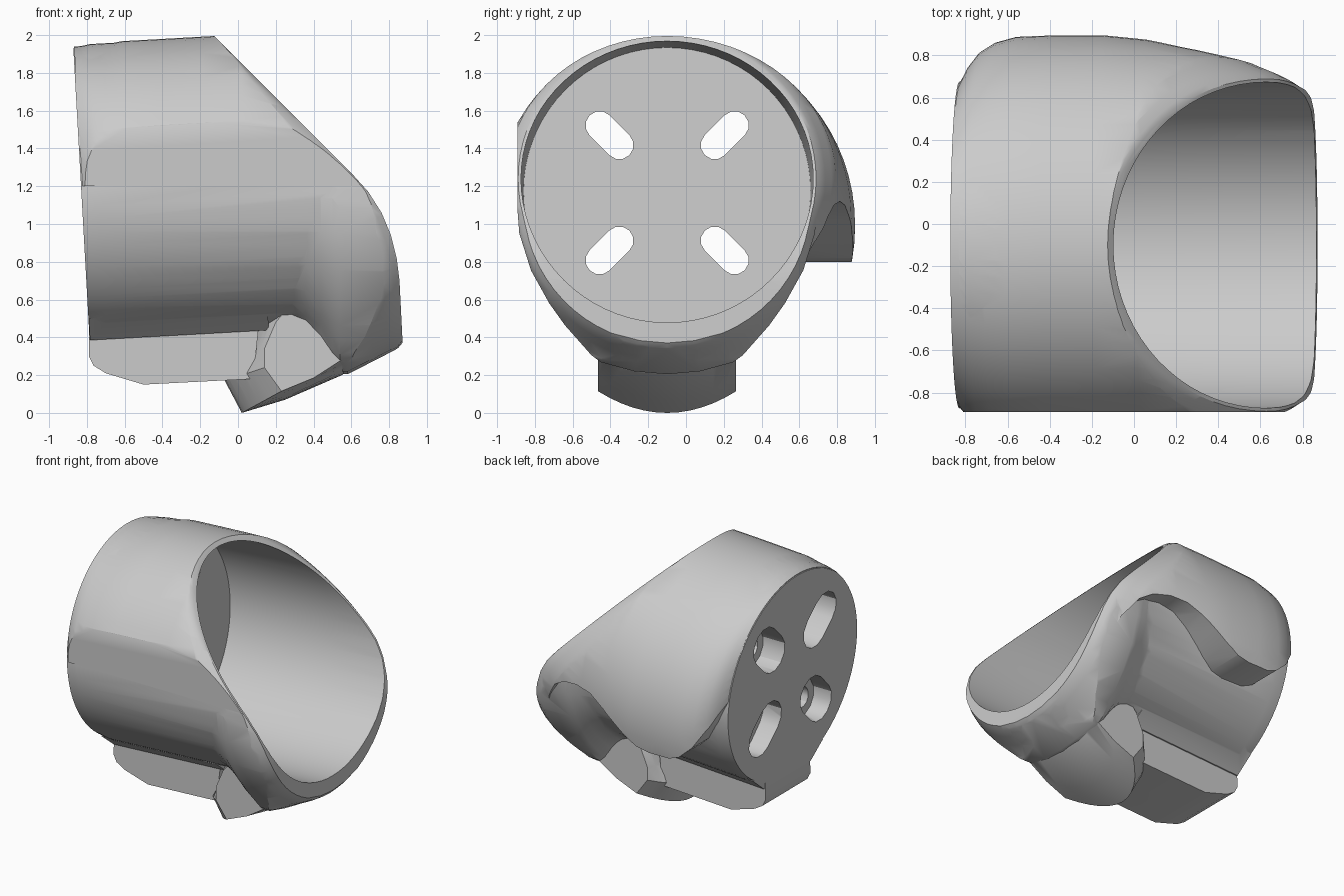
import bpy, bmesh, math

cube = bpy.data.objects.get("Cube")
if cube:
    bpy.data.objects.remove(cube, do_unlink=True)

grey = bpy.data.materials.new("plain grey")
grey.use_nodes = True
grey.diffuse_color = (0.6, 0.6, 0.6, 1)
grey.node_tree.nodes["Principled BSDF"].inputs["Base Color"].default_value = (0.6, 0.6, 0.6, 1)

CY, CZ = -0.1, 1.205            # tube axis
TILT = math.radians(3.2)
R_OUT = 0.79


def tilt(x, y, dz):
    """Tube frame to world: the axis climbs slightly towards +x."""
    c, s = math.cos(TILT), math.sin(TILT)
    return (c * x - s * dz, CY + y, CZ + s * x + c * dz)


def loft(name, rings):
    """Closed solid through rings with equal point counts."""
    bm = bmesh.new()
    loops = [[bm.verts.new(p) for p in ring] for ring in rings]
    n = len(loops[0])
    for a, b in zip(loops, loops[1:]):
        for i in range(n):
            j = (i + 1) % n
            bm.faces.new((a[i], a[j], b[j], b[i]))
    bm.faces.new(loops[0])
    bm.faces.new(loops[-1])
    bmesh.ops.recalc_face_normals(bm, faces=bm.faces)
    mesh = bpy.data.meshes.new(name)
    bm.to_mesh(mesh)
    bm.free()
    mesh.materials.append(grey)
    obj = bpy.data.objects.new(name, mesh)
    bpy.context.collection.objects.link(obj)
    return obj


def prism(name, outline, y0, y1):
    return loft(name, [[(x, y, z) for x, z in outline] for y in (y0, y1)])


ANGLES = [2 * math.pi * i / 72 for i in range(72)]


def circle_ring(x, r):
    return [tilt(x, r * math.sin(a), r * math.cos(a)) for a in ANGLES]


def combine(target, tool, operation):
    mod = target.modifiers.new("boolean", 'BOOLEAN')
    mod.operation = operation
    mod.solver = 'EXACT'
    mod.object = tool
    tool.hide_render = True
    bpy.ops.object.select_all(action='DESELECT')
    bpy.context.view_layer.objects.active = target
    target.select_set(True)
    bpy.ops.object.modifier_apply(modifier=mod.name)
    bpy.data.objects.remove(tool, do_unlink=True)


# Main tube
cup = loft("cup_holder", [circle_ring(-0.83, 0.775), circle_ring(-0.74, R_OUT),
                          circle_ring(1.0, R_OUT)])


# Swollen upper shell, tangent to the tube along its top and fuller at the back
def shell_ring(x, r):
    top = 0.796 if x > -0.6 else 0.782
    pts = []
    for a in ANGLES:
        rr = r if math.sin(a) >= 0 else 0.775 + (r - 0.775) * 0.65
        pts.append(tilt(x, rr * math.sin(a), top - rr + rr * math.cos(a)))
    return pts


swell = [(-0.825, 0.77), (-0.79, 0.845), (-0.74, 0.915), (-0.67, 0.96), (-0.57, 0.988),
         (-0.4, 0.995), (-0.15, 0.995), (0.05, 0.975), (0.3, 0.925), (0.6, 0.855), (0.9, 0.76)]
shell = loft("swollen_shell", [shell_ring(x, r) for x, r in swell])
wave = [(-1.2, 1.6), (-0.85, 1.3), (-0.75, 1.08), (-0.65, 0.92), (-0.55, 0.83), (-0.47, 0.8),
        (-0.3, 0.8), (-0.2, 0.82), (-0.1, 0.88), (0.0, 0.955), (0.1, 1.03), (0.22, 1.1),
        (0.35, 1.12), (0.48, 1.1), (0.58, 1.04), (0.68, 0.9), (0.75, 0.7), (1.2, 0.6),
        (1.2, -1), (-1.2, -1)]
combine(shell, prism("wave_cutter", wave, CY, 1.5), 'DIFFERENCE')
combine(shell, prism("lower_front_cutter",
                     [(-2, 1.2), (2, 1.2), (2, -1), (-2, -1)], -2, CY + 0.01), 'DIFFERENCE')
combine(cup, shell, 'UNION')

# Flared lip, blending out of the tube towards the mouth
half = [(0, 1.0), (10, 1.0), (20.5, 1.0), (24, 0.985), (30, 0.945), (36, 0.918), (45, 0.883),
        (58, 0.85), (72, 0.823), (85, 0.8), (100, 0.792)]
rings = []
for deg, lim in [(-d, v) for d, v in half[:0:-1]] + half:
    t = math.radians(deg)
    mid = min(0.82, 0.02 + 0.85 * ((1.2 - lim) / 0.35) ** 0.74)
    grow = lim - 0.775
    profile = [(0.28, 0.7), (0.28, 0.775), (0.36, 0.775 + 0.15 * grow),
               (0.44, 0.775 + 0.5 * grow), (0.5, 0.775 + 0.85 * grow), (0.54, lim),
               (max(mid, 0.56), lim), (0.845, min(0.865, lim)),
               (0.87, min(0.835, lim - 0.005)), (0.87, 0.7)]
    rings.append([(x, CY + r * math.sin(t), CZ - r * math.cos(t)) for x, r in profile])
combine(cup, loft("flared_lip", rings), 'UNION')

# Claw with flat sides and a rounded underside
centre = [(0.06, 0.32), (0.1, 0.45), (0.2, 0.6), (0.6, 0.6), (0.78, 0.4), (0.55, 0.2),
          (0.25, 0.07), (0.02, 0.0), (-0.07, 0.17)]
edge = [(0.14, 0.34), (0.2, 0.48), (0.3, 0.6), (0.6, 0.6), (0.7, 0.45), (0.555, 0.285),
        (0.4, 0.185), (0.23, 0.115), (0.14, 0.24)]
rings = []
for i in range(-6, 7):
    w = (i / 6) ** 2
    rings.append([(a + (c - a) * w, CY + 0.366 * i / 6, b + (d - b) * w)
                  for (a, b), (c, d) in zip(centre, edge)])
combine(cup, loft("claw", rings), 'UNION')

# Tab under the tube, with sloping shoulders where it joins
tab = [(-0.785, 0.55), (-0.79, 0.3), (-0.765, 0.25), (-0.7, 0.21), (-0.5, 0.15),
       (0.08, 0.18), (0.12, 0.55)]
combine(cup, prism("lower_tab", tab, CY - 0.27, CY + 0.27), 'UNION')
shoulder = [(-0.42, -0.66), (-0.28, -0.775), (0.28, -0.775), (0.42, -0.66)]
combine(cup, loft("tab_shoulders", [[tilt(x, y, dz) for y, dz in shoulder]
                                    for x in (-0.828, 0.12)]), 'UNION')

# Cavity, slanted mouth and flat front
combine(cup, loft("cavity", [circle_ring(-0.53, 0.76), circle_ring(0.3, 0.773),
                             circle_ring(1.5, 0.775)]), 'DIFFERENCE')
mouth = [(-0.53, 2.4), (-0.13, 2.0), (0.6, 1.27), (0.69, 1.17), (0.76, 1.06), (0.81, 0.94),
         (0.84, 0.82), (0.855, 0.7), (0.872, 0.36), (0.872, -0.5)]
combine(cup, prism("mouth_cutter", mouth + [(2, -0.5), (2, 2.4)], -2, 2), 'DIFFERENCE')
combine(cup, prism("front_cutter", [(-2, -1), (2, -1), (2, 3), (-2, 3)], -2, -0.893), 'DIFFERENCE')


# Rounded rim: trim with an envelope that widens away from the mouth edge
def mouth_x(a):
    x = 0.5
    for _ in range(6):
        z = tilt(x, 0, 0.785 * math.cos(a))[2]
        for (x0, z0), (x1, z1) in zip(mouth, mouth[1:]):
            if z1 <= z <= z0:
                x = x0 + (x1 - x0) * (z0 - z) / (z0 - z1)
                break
    # back to the tube frame
    return x + math.sin(TILT) * 0.785 * math.cos(a)


edge_x = [mouth_x(a) for a in ANGLES]
steps = [(0.8, 1.9), (0.5, 1.25), (0.35, 1.0), (0.25, 0.915), (0.16, 0.87), (0.08, 0.837),
         (0.03, 0.811), (0.0, 0.789), (-0.1, 0.78)]
rings = [[tilt(-2.5, 1.9 * math.sin(a), 1.9 * math.cos(a)) for a in ANGLES]]
for back, radius in steps:
    ring = []
    for x, a in zip(edge_x, ANGLES):
        # the lip stays thicker at the bottom
        r = radius + 0.1 * max(0, -math.cos(a) - 0.3) / 0.7
        ring.append(tilt(x - back, r * math.sin(a), r * math.cos(a)))
    rings.append(ring)
combine(cup, loft("rim_envelope", rings), 'INTERSECT')


# Four diagonal slots, each with a wider pocket on the outside
def slot(cy, cz, diag, r, x0, x1):
    def ring(x):
        pts = []
        for i in range(14):
            side = 1 if i < 7 else -1
            a = diag - math.pi / 2 + math.pi * ((i % 7) / 6) + (0 if side > 0 else math.pi)
            pts.append((x, cy + side * 0.074 * math.cos(diag) + r * math.cos(a),
                        cz + side * 0.074 * math.sin(diag) + r * math.sin(a)))
        return pts
    return loft("slot_cutter", [ring(x0), ring(x1)])


for sy in (-1, 1):
    for sz in (-1, 1):
        y, z, d = CY + 0.305 * sy, 1.165 + 0.305 * sz, math.atan2(sz, sy)
        combine(cup, slot(y, z, d, 0.075, -1.2, -0.4), 'DIFFERENCE')
        combine(cup, slot(y, z, d, 0.14, -1.2, -0.66), 'DIFFERENCE')

bpy.ops.object.select_all(action='DESELECT')
cup.select_set(True)
bpy.context.view_layer.objects.active = cup
bpy.ops.object.shade_smooth_by_angle(angle=math.radians(30))
